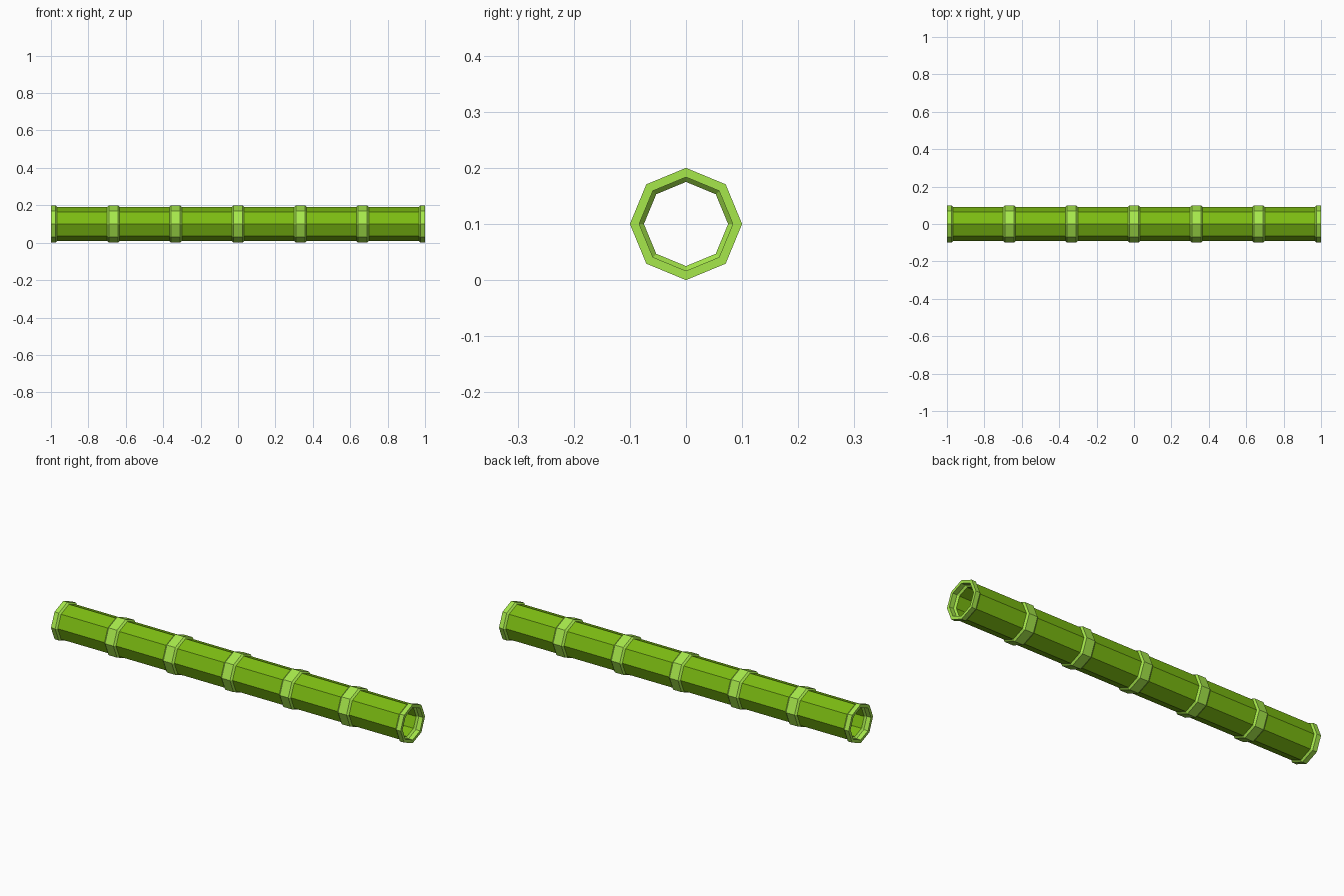
import bpy, bmesh
from math import cos, sin, pi

if "Cube" in bpy.data.objects:
    bpy.data.objects.remove(bpy.data.objects["Cube"])

SIDES = 8
R_NODE, R_STEM, WALL = 0.1, 0.0915, 0.0165
FLAT, WIDE = 0.024, 0.033          # half widths of a node: flat top, foot of slope


def material(name, color):
    m = bpy.data.materials.new(name)
    m.diffuse_color = (*color, 1)
    m.use_nodes = True
    m.node_tree.nodes["Principled BSDF"].inputs["Base Color"].default_value = m.diffuse_color
    return m


# Wall profile along x: raised node every third of a unit, half nodes at the ends
profile = []
for i in range(7):
    x = -1 + i / 3
    for dx, r in ((-WIDE, R_STEM), (-FLAT, R_NODE), (FLAT, R_NODE), (WIDE, R_STEM)):
        if abs(x + dx) < 1:
            profile.append((x + dx, r))
profile = [(-1, R_NODE)] + profile + [(1, R_NODE)]
section = profile + [(x, r - WALL) for x, r in reversed(profile)]

# Hollow eight-sided stalk: sweep the closed section round the x axis
bm = bmesh.new()
rings = [[bm.verts.new((x, r * cos(2 * pi * k / SIDES), 0.1 + r * sin(2 * pi * k / SIDES)))
          for k in range(SIDES)] for x, r in section]
for i, (x, r) in enumerate(section):
    j = (i + 1) % len(section)
    is_stem = abs(section[j][0] - x) > 0.1
    for k in range(SIDES):
        n = (k + 1) % SIDES
        f = bm.faces.new((rings[i][k], rings[i][n], rings[j][n], rings[j][k]))
        f.material_index = 0 if is_stem else 1
bmesh.ops.recalc_face_normals(bm, faces=bm.faces)

mesh = bpy.data.meshes.new("bamboo_stalk")
bm.to_mesh(mesh)
bm.free()
mesh.materials.append(material("stem_green", (0.2, 0.5, 0.006)))
mesh.materials.append(material("node_green", (0.38, 0.8, 0.07)))
bpy.context.collection.objects.link(bpy.data.objects.new("bamboo_stalk", mesh))
